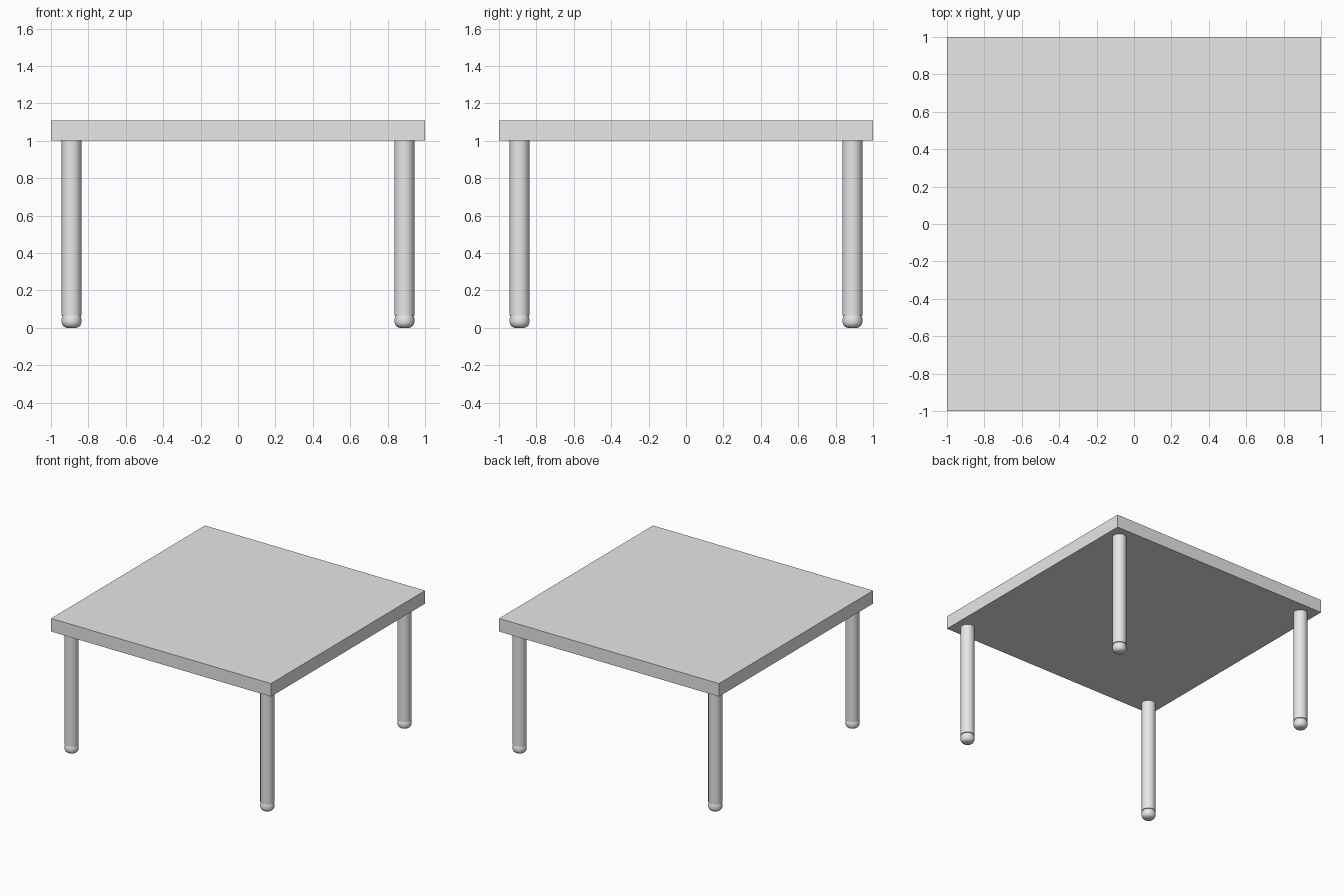
import bpy, math

if "Cube" in bpy.data.objects:
    bpy.data.objects.remove(bpy.data.objects["Cube"])

grey = bpy.data.materials.new("light_grey")
grey.diffuse_color = (0.8, 0.8, 0.8, 1)
grey.use_nodes = True
grey.node_tree.nodes["Principled BSDF"].inputs["Base Color"].default_value = grey.diffuse_color

LEG_POS, LEG_R = 0.89, 0.053
LEG_BOTTOM, TOP_BOTTOM, TOP_HEIGHT = 0.067, 1.003, 1.11


def lathe(name, profile, x, y, sides=32):
    """Spin a (radius, height) profile into a closed solid."""
    verts = [(r * math.cos(2 * math.pi * i / sides), r * math.sin(2 * math.pi * i / sides), z)
             for r, z in profile for i in range(sides)]
    faces = [(k * sides + i, k * sides + (i + 1) % sides,
              (k + 1) * sides + (i + 1) % sides, (k + 1) * sides + i)
             for k in range(len(profile) - 1) for i in range(sides)]
    faces.append(tuple(reversed(range(sides))))
    faces.append(tuple(range(len(verts) - sides, len(verts))))
    mesh = bpy.data.meshes.new(name)
    mesh.from_pydata(verts, [], faces)
    mesh.materials.append(grey)
    obj = bpy.data.objects.new(name, mesh)
    bpy.context.collection.objects.link(obj)
    obj.location = (x, y, 0)
    bpy.ops.object.select_all(action='DESELECT')
    obj.select_set(True)
    bpy.context.view_layer.objects.active = obj
    bpy.ops.object.shade_smooth_by_angle(angle=math.radians(40))
    return obj


# Square table top
bpy.ops.mesh.primitive_cube_add(size=1, location=(0, 0, (TOP_BOTTOM + TOP_HEIGHT) / 2))
top = bpy.context.object
top.name = "table_top"
top.scale = (2, 2, TOP_HEIGHT - TOP_BOTTOM)
bpy.ops.object.transform_apply(location=False, rotation=False, scale=True)
top.data.materials.append(grey)

# Foot outline: flat base, rounded lower edge, slight rounding at the neck
round_r = 0.033
foot_profile = [(LEG_R - round_r + round_r * math.sin(a), round_r - round_r * math.cos(a))
                for a in (math.radians(15 * k) for k in range(7))]
foot_profile += [(LEG_R, 0.045), (0.051, 0.057), (0.047, LEG_BOTTOM)]

# Four round legs with rounded feet
for side, sx in (("left", -1), ("right", 1)):
    for end, sy in (("front", -1), ("back", 1)):
        x, y = sx * LEG_POS, sy * LEG_POS
        lathe(f"{end}_{side}_leg", [(LEG_R, LEG_BOTTOM), (LEG_R, TOP_BOTTOM)], x, y)
        lathe(f"{end}_{side}_foot", foot_profile, x, y)
